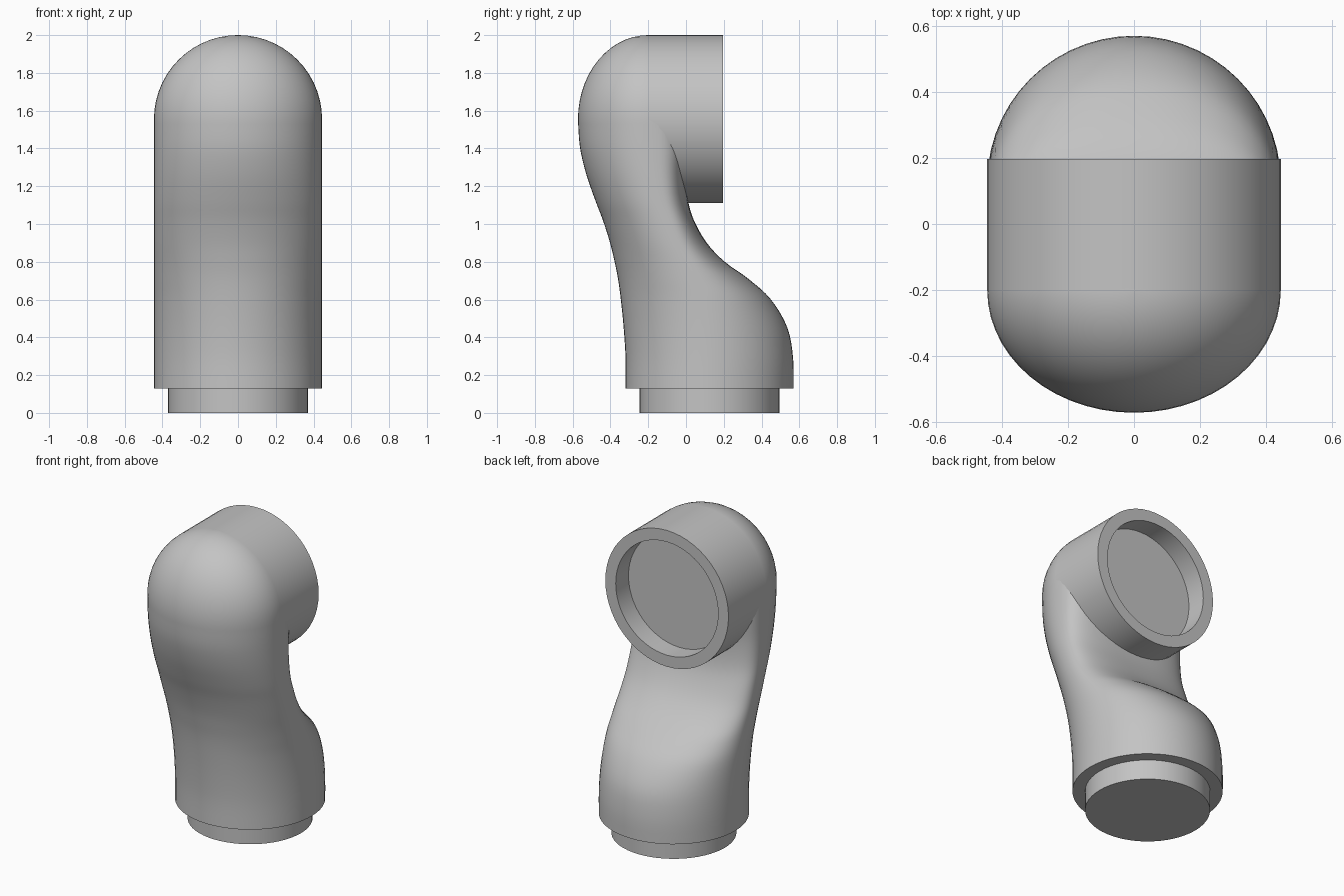
import bpy, bmesh, math
from mathutils import Vector

RADIUS = 0.445      # outer pipe radius
PLUG = 0.37         # plug and socket radius
AXIS_Z = 2 - RADIUS  # height of the collar axis
SIDES = 56
STEPS = 4           # loft rings between two key sections
DOME_STEPS = 14

cube = bpy.data.objects.get("Cube")
if cube:
    bpy.data.objects.remove(cube, do_unlink=True)

grey = bpy.data.materials.new("plain grey")
grey.use_nodes = True
colour = (0.55, 0.55, 0.55, 1)
grey.diffuse_color = colour
grey.node_tree.nodes["Principled BSDF"].inputs["Base Color"].default_value = colour

# Level sections of the bend: z, front y, widest y, back y, squareness of the back
sections = [
    (.13, -.32, .125, .57, 2),
    (.29, -.32, .125, .567, 2),
    (.45, -.33, .11, .537, 2),
    (.6, -.345, .075, .45, 2.1),
    (.71, -.36, .03, .33, 2.2),
    (.8, -.378, -.01, .205, 2.4),
    (.9, -.402, -.06, .11, 2.6),
    (1.02, -.44, -.11, .042, 2.9),
    (1.13, -.482, -.15, .01, 3),
    (1.27, -.53, -.18, 0, 3.2),
    (1.41, -.562, -.195, .015, 3.2),
    (AXIS_Z, -.572, -.2, .03, 3),
]


def spline(a, b, c, d, t):
    """Catmull-Rom point between b and c."""
    return (b * 2 + (c - a) * t + (a * 2 - b * 5 + c * 4 - d) * t ** 2
            + (b * 3 - a - c * 3 + d) * t ** 3) / 2


def level_ring(bm, z, front, mid, back, power, width=RADIUS):
    """Level ring: elliptical front half, squarer back half."""
    verts = []
    for i in range(SIDES):
        a = math.tau * i / SIDES
        s, c = math.sin(a), math.cos(a)
        n = 2 / power if c > 0 else 1
        depth = back - mid if c > 0 else mid - front
        x = math.copysign(abs(s) ** n, s) * width
        y = mid + math.copysign(abs(c) ** n, c) * depth
        verts.append(bm.verts.new((x, y, z)))
    return verts


def upright_ring(bm, y, radius):
    return [bm.verts.new((radius * math.sin(math.tau * i / SIDES), y,
                          AXIS_Z + radius * math.cos(math.tau * i / SIDES)))
            for i in range(SIDES)]


def skin(bm, rings):
    for low, high in zip(rings, rings[1:]):
        for i in range(SIDES):
            j = (i + 1) % SIDES
            bm.faces.new((low[i], low[j], high[j], high[i]))
    bm.faces.new(rings[0])
    bm.faces.new(rings[-1])


def finish(bm, name):
    bmesh.ops.recalc_face_normals(bm, faces=bm.faces)
    mesh = bpy.data.meshes.new(name)
    bm.to_mesh(mesh)
    bm.free()
    mesh.materials.append(grey)
    obj = bpy.data.objects.new(name, mesh)
    bpy.context.collection.objects.link(obj)
    bpy.ops.object.select_all(action='DESELECT')
    bpy.context.view_layer.objects.active = obj
    obj.select_set(True)
    bpy.ops.object.shade_smooth_by_angle(angle=math.radians(35))


# Body: bottom plug, shoulder, leaning bend and domed front
bm = bmesh.new()
rings = [level_ring(bm, z, .125 - PLUG, .125, .125 + PLUG, 2, PLUG) for z in (0, .13)]
keys = [Vector(s) for s in sections]
padded = [keys[0]] + keys + [keys[-1]]
for i in range(len(keys) - 1):
    for s in range(STEPS):
        rings.append(level_ring(bm, *spline(*padded[i:i + 4], s / STEPS)))
_, front, mid, back, power = sections[-1]
for k in range(DOME_STEPS):
    a = math.pi / 2 * k / DOME_STEPS
    c = math.cos(a)
    rings.append(level_ring(bm, AXIS_Z + RADIUS * math.sin(a), mid + (front - mid) * c,
                            mid, mid + (back - mid) * c, 2 + (power - 2) * c ** 8,
                            RADIUS * c))
rings.append(level_ring(bm, 2, mid - .002, mid, mid + .002, 2, .002))
skin(bm, rings)
finish(bm, "pipe_body")

# Collar: round pipe end with rim and recessed socket
bm = bmesh.new()
skin(bm, [upright_ring(bm, y, r) for y, r in
          ((mid, RADIUS), (.197, RADIUS), (.197, PLUG), (.065, PLUG))])
finish(bm, "pipe_collar")
